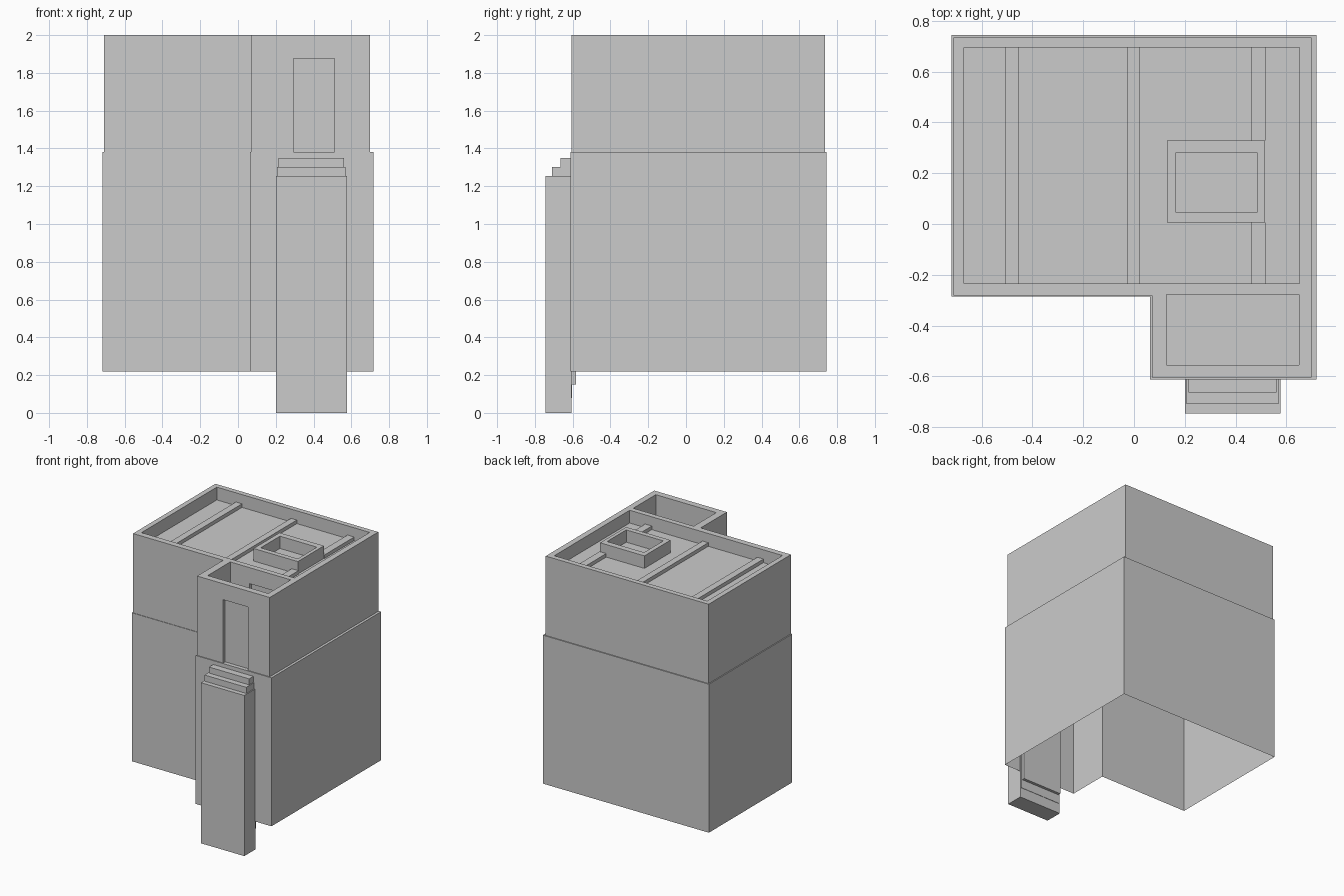
import bpy, bmesh

if "Cube" in bpy.data.objects:
    bpy.data.objects.remove(bpy.data.objects["Cube"])

def new_object(name, bm):
    bmesh.ops.recalc_face_normals(bm, faces=bm.faces)
    mesh = bpy.data.meshes.new(name)
    bm.to_mesh(mesh)
    bm.free()
    ob = bpy.data.objects.new(name, mesh)
    bpy.context.collection.objects.link(ob)
    return ob

def prism(name, outline, z0, z1, open_bottom=False):
    bm = bmesh.new()
    base = bm.faces.new([bm.verts.new((x, y, z0)) for x, y in outline])
    top = bmesh.ops.extrude_face_region(bm, geom=[base], use_keep_orig=True)
    verts = [g for g in top["geom"] if isinstance(g, bmesh.types.BMVert)]
    bmesh.ops.translate(bm, verts=verts, vec=(0, 0, z1 - z0))
    bmesh.ops.recalc_face_normals(bm, faces=bm.faces)
    if open_bottom:
        low = [f for f in bm.faces if all(abs(v.co.z - z0) < 1e-5 for v in f.verts)]
        bmesh.ops.delete(bm, geom=low, context='FACES')
    return new_object(name, bm)

def box(name, x0, x1, y0, y1, z0, z1):
    return prism(name, [(x0, y0), (x1, y0), (x1, y1), (x0, y1)], z0, z1)

def cut(ob, *bounds):
    cutter = box("cutter", *bounds)
    cutter.hide_render = True
    mod = ob.modifiers.new("cut", 'BOOLEAN')
    mod.operation = 'DIFFERENCE'
    mod.solver = 'EXACT'
    mod.object = cutter
    bpy.context.view_layer.objects.active = ob
    bpy.ops.object.modifier_apply(modifier=mod.name)
    bpy.data.objects.remove(cutter)

def ell(x0, x1, y0, y1, nx, ny):
    return [(nx, y0), (x1, y0), (x1, y1), (x0, y1), (x0, ny), (nx, ny)]

# Lower storey: thin shell, open underneath, its top forms the ledge and porch floor
prism("lower_walls", ell(-.718, .718, -.612, .743, .063, -.286), .22, 1.38, True)

# Upper storey with recessed roof, open porch well and two recessed doorways
upper = prism("upper_walls", ell(-.71, .698, -.605, .735, .07, -.282), 1.38, 2)
ROOF = 1.9
cut(upper, -.67, .652, -.235, .695, ROOF, 2.1)
cut(upper, .127, .65, -.555, -.277, 1.3, 2.1)
for y0, y1 in ((-.7, -.58), (-.4, -.252)):
    cut(upper, .295, .512, y0, y1, 1.3, 1.875)

# Drop the hidden underside that lies on the lower storey
bm = bmesh.new()
bm.from_mesh(upper.data)
under = [f for f in bm.faces if all(abs(v.co.z - 1.38) < 1e-4 for v in f.verts)]
bmesh.ops.delete(bm, geom=under, context='FACES')
bm.to_mesh(upper.data)
bm.free()

# Roof beams, the right one interrupted by the hatch
for x0, x1, y0, y1 in ((-.505, -.452, -.235, .695), (-.028, .022, -.235, .695),
                       (.46, .518, -.235, .006), (.46, .518, .328, .695)):
    box("roof_beam", x0, x1, y0, y1, ROOF, ROOF + .028)

# Roof hatch curb
hatch = box("roof_hatch", .13, .513, .006, .328, ROOF, 1.998)
cut(hatch, .165, .485, .045, .282, ROOF + .002, 2.1)

# Front steps: three nested tall blocks
for x0, x1, y0, y1, z0, z1 in ((.2, .576, -.745, -.607, 0, 1.255),
                               (.207, .568, -.709, -.604, .08, 1.303),
                               (.215, .561, -.664, -.582, .15, 1.35)):
    box("front_step", x0, x1, y0, y1, z0, z1)
